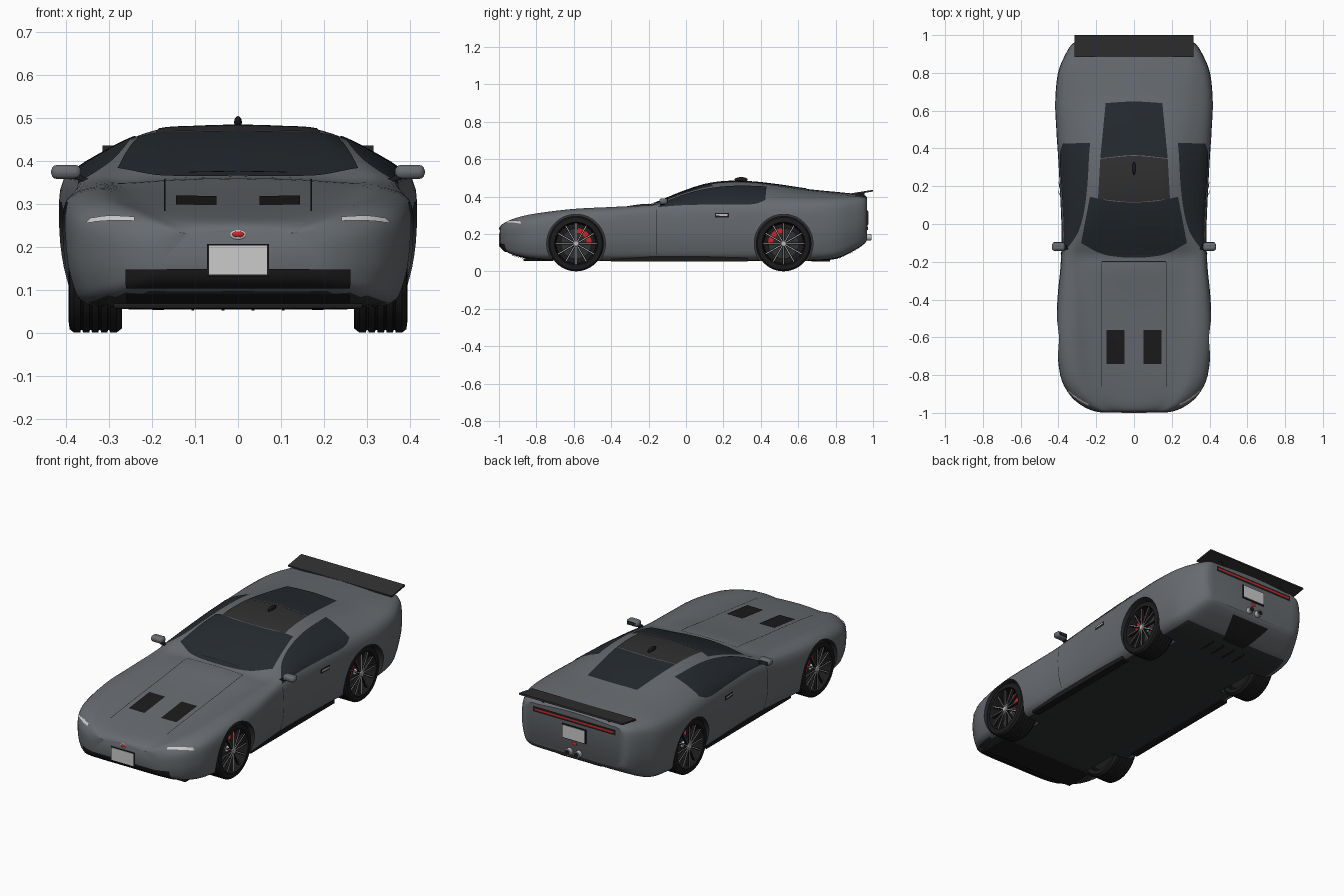
import bpy, bmesh, math
from math import sin, cos, pi, radians
from mathutils import Vector, Matrix
from mathutils.bvhtree import BVHTree

if "Cube" in bpy.data.objects:
    bpy.data.objects.remove(bpy.data.objects["Cube"])


def material(name, *rgb):
    m = bpy.data.materials.new(name)
    m.diffuse_color = (*rgb, 1)
    m.use_nodes = True
    m.node_tree.nodes["Principled BSDF"].inputs["Base Color"].default_value = m.diffuse_color
    return m


PAINT = material("paint", .135, .147, .16)
BLACK = material("black", .011, .011, .012)
GLASS = material("glass", .018, .023, .028)
ROOF = material("roof", .03, .03, .031)
SILVER = material("silver", .5, .5, .52)
WHITE = material("white", .8, .81, .81)
RED = material("red", .6, .02, .02)
DARK = material("underside", .03, .032, .034)


def finish(name, bm, mats, mirror=False, bevel=0):
    mesh = bpy.data.meshes.new(name)
    bm.to_mesh(mesh)
    bm.free()
    ob = bpy.data.objects.new(name, mesh)
    bpy.context.collection.objects.link(ob)
    for m in mats if isinstance(mats, list) else [mats]:
        mesh.materials.append(m)
    if bevel:
        b = ob.modifiers.new("bevel", 'BEVEL')
        b.width, b.segments = bevel, 3
    if mirror:
        ob.modifiers.new("mirror", 'MIRROR')
    return ob


def spline(pts, u):
    i = min(int(u), len(pts) - 2)
    t = u - i
    b, c = pts[i], pts[i + 1]
    a = pts[i - 1] if i else 2 * b - c
    d = pts[i + 2] if i + 2 < len(pts) else 2 * c - b
    return .5 * (2 * b + (c - a) * t + (2 * a - 5 * b + 4 * c - d) * t ** 2 + (3 * b - a - 3 * c + d) * t ** 3)


def box(name, c, size, mat, rot=(0, 'X'), mirror=False, bevel=0):
    bm = bmesh.new()
    M = Matrix.Translation(c) @ Matrix.Rotation(radians(rot[0]), 4, rot[1]) @ Matrix.Diagonal((*size, 1))
    bmesh.ops.create_cube(bm, size=1, matrix=M)
    return finish(name, bm, mat, mirror, bevel)


def ellipsoid(name, c, size, mat, mirror=False):
    bm = bmesh.new()
    bmesh.ops.create_uvsphere(bm, u_segments=24, v_segments=14, radius=1,
                              matrix=Matrix.Translation(c) @ Matrix.Diagonal((*size, 1)))
    return finish(name, bm, mat, mirror)


def lathe(name, profile, y, z, mat, n=48):
    # revolve (radius, x) points about the axle
    bm = bmesh.new()
    rings = [[bm.verts.new((x, y + r * cos(2 * pi * k / n), z + r * sin(2 * pi * k / n))) for k in range(n)]
             for r, x in profile]
    for a, b in zip(rings, rings[1:]):
        for k in range(n):
            bm.faces.new((a[k], a[k - 1], b[k - 1], b[k]))
    bmesh.ops.remove_doubles(bm, verts=bm.verts, dist=1e-5)
    bmesh.ops.recalc_face_normals(bm, faces=bm.faces)
    return finish(name, bm, mat, True)


# Body stations: y, half width, bottom z, top z, roof half width, shoulder z, bonnet dip
STATIONS = [Vector(s) for s in [
    (-.994, .19, .145, .242, .11, .21, .003), (-.983, .23, .122, .258, .13, .22, .006),
    (-.955, .285, .102, .275, .16, .235, .012), (-.9, .343, .08, .293, .19, .255, .02),
    (-.8, .39, .063, .311, .22, .278, .024), (-.6, .41, .055, .335, .24, .302, .024),
    (-.4, .405, .055, .35, .25, .312, .015)] + [(*s, 0) for s in [
    (-.25, .391, .055, .358, .265, .325), (-.17, .386, .055, .364, .268, .332),
    (-.1, .384, .055, .393, .262, .338), (0, .384, .055, .433, .235, .346), (.11, .388, .055, .467, .205, .352),
    (.22, .393, .055, .481, .195, .356), (.35, .4, .055, .479, .195, .358), (.5, .41, .055, .462, .2, .358),
    (.65, .416, .055, .44, .22, .358), (.8, .402, .067, .425, .25, .36), (.9, .362, .112, .415, .25, .362),
    (.95, .33, .145, .408, .235, .362), (.967, .305, .165, .398, .215, .355)]]]


def section(k):
    y, W, zb, zt, wr, zs, dip = k
    h = zs - zb
    c = [(0, zb), (.6 * W, zb), (.88 * W, zb + .04 * h), (.965 * W, zb + .25 * h), (W, zb + .6 * h),
         (.975 * W, zs), (.5 * (.975 * W + wr) + .008, .5 * (zs + zt) + .008 + .3 * dip),
         (wr, zt - .011 - .3 * dip), (.5 * wr, zt - .003 - .85 * dip), (0, zt - dip)]
    c = [Vector(p) for p in c]
    half = [spline(c, i / 4) for i in range(37)]
    return [(p.x, y, p.y) for p in half] + [(-p.x, y, p.y) for p in half[-2:0:-1]]


bm = bmesh.new()
rings = [[bm.verts.new(p) for p in section(spline(STATIONS, i / 4))] for i in range(4 * len(STATIONS) - 3)]
for a, b in zip(rings, rings[1:]):
    for k in range(len(a)):
        bm.faces.new((a[k - 1], a[k], b[k], b[k - 1]))
bm.faces.new(rings[0])
bm.faces.new(rings[-1])
bmesh.ops.recalc_face_normals(bm, faces=bm.faces)
for f in bm.faces:
    if f.normal.z < -.9 and abs(f.calc_center_median().x) < .34 and f.calc_center_median().y < .82:
        f.material_index = 1
TREE = BVHTree.FromBMesh(bm)
body = finish("body", bm, [PAINT, DARK])

# Wheel arches cut from the body
AXLES, ZC = (-.588, .522), .148
bm = bmesh.new()
for y in AXLES:
    for s in (-1, 1):
        bmesh.ops.create_cone(bm, cap_ends=True, segments=64, radius1=.157, radius2=.157, depth=.22,
                              matrix=Matrix.Translation((s * .365, y, ZC)) @ Matrix.Rotation(pi / 2, 4, 'Y'))
for f in bm.faces:
    f.material_index = 1
cutter = finish("arch_cutter", bm, [PAINT, DARK])
mod = body.modifiers.new("arches", 'BOOLEAN')
mod.operation, mod.object, mod.solver = 'DIFFERENCE', cutter, 'EXACT'
bpy.context.view_layer.objects.active = body
bpy.ops.object.modifier_apply(modifier="arches")
bpy.data.objects.remove(cutter)

# Panels laid on the body: a ruled grid between two edges, projected along a view
VIEWS = {
    "top": lambda a, b: ((a, b, 2), (0, 0, -1)), "below": lambda a, b: ((a, b, -2), (0, 0, 1)),
    "front": lambda a, b: ((a, -2, b), (0, 1, 0)), "back": lambda a, b: ((a, 2, b), (0, -1, 0)),
    "side": lambda a, b: ((2, a, b), (-1, 0, 0)),
    "ring": lambda a, b: ((2 * cos(radians(b)), a, .25 + 2 * sin(radians(b))),
                          (-cos(radians(b)), 0, -sin(radians(b))))}


def panel(name, view, e1, e2, mat, mirror=False, off=.003, n=24, m=8):
    e1, e2 = [Vector(p) for p in e1], [Vector(p) for p in e2]
    bm, grid, d = bmesh.new(), [], None
    for i in range(n + 1):
        p, q = (spline(e, (len(e) - 1) * i / n) for e in (e1, e2))
        row = []
        for j in range(m + 1):
            o, d = VIEWS[view](*p.lerp(q, j / m))
            hit, nor, _, _ = TREE.ray_cast(Vector(o), Vector(d))
            row.append(bm.verts.new(hit + nor * off) if hit else None)
        grid.append(row)
    for r, s in zip(grid, grid[1:]):
        for j in range(m):
            quad = (r[j], r[j + 1], s[j + 1], s[j])
            if all(quad):
                f = bm.faces.new(quad)
                f.normal_update()
                if f.normal.dot(Vector(d)) > 0:
                    f.normal_flip()
    return finish(name, bm, mat, mirror)


def rect(name, view, a0, a1, b0, b1, mat, **kw):
    return panel(name, view, [(a0, b0), (a1, b0)], [(a0, b1), (a1, b1)], mat, **kw)


# Glass and roof
panel("windshield", "top", [(-.28, -.1), (-.16, -.16), (0, -.178), (.16, -.16), (.28, -.1)],
      [(-.232, .144), (-.12, .122), (0, .115), (.12, .122), (.232, .144)], GLASS, n=32, m=16)
panel("roof_panel", "top", [(-.19, .133), (0, .117), (.19, .133)], [(-.178, .345), (0, .36), (.178, .345)], ROOF, m=12)
panel("rear_window", "top", [(-.178, .348), (0, .364), (.178, .348)],
      [(-.15, .64), (0, .648), (.15, .64)], GLASS, m=14)
panel("side_window", "ring", [(-.15, 14), (0, 15.5), (.2, 15.5), (.36, 15.5), (.425, 19)],
      [(-.13, 17), (-.02, 28.5), (.1, 36), (.24, 40), (.43, 41)], GLASS, mirror=True, n=32, m=12)

# Bonnet vents, seams and doors
rect("bonnet_vent", "top", .05, .145, -.74, -.56, BLACK, mirror=True)
thin = dict(off=.0025, m=1, n=72)
panel("bonnet_side_seam", "top", [(.169, -.86), (.169, -.2)], [(.172, -.86), (.172, -.2)], BLACK, mirror=True, **thin)
panel("bonnet_rear_seam", "top", [(-.17, -.2), (.17, -.2)], [(-.17, -.197), (.17, -.197)], BLACK, **thin)
panel("door_front_seam", "side", [(-.157, .09), (-.157, .33)], [(-.154, .09), (-.154, .33)], BLACK, mirror=True, **thin)
rect("door_handle_recess", "side", .155, .23, .288, .312, BLACK, mirror=True)
rect("door_handle", "side", .162, .223, .297, .306, SILVER, mirror=True, off=.007)

# Nose details
panel("headlight", "front", [(.24, .258), (.295, .259), (.352, .254)], [(.24, .267), (.295, .27), (.342, .265)],
      WHITE, mirror=True, off=.004, m=4)
rect("upper_grille", "front", -.26, .26, .106, .148, BLACK, off=.004, n=48)
rect("lower_intake", "front", -.26, .26, .062, .092, BLACK, off=.004, n=48)
box("front_splitter", (0, -.79, .062), (.58, .16, .012), BLACK, bevel=.004)
box("front_plate_frame", (0, -.993, .169), (.144, .01, .076), BLACK)
box("front_plate", (0, -.996, .169), (.134, .008, .068), WHITE)
ellipsoid("front_badge_rim", (0, -.992, .228), (.02, .005, .012), WHITE)
ellipsoid("front_badge", (0, -.995, .229), (.014, .005, .007), RED)

# Tail details
rect("tail_panel", "back", -.25, .25, .342, .372, BLACK)
rect("tail_light", "back", -.24, .24, .352, .362, RED, off=.006)
box("rear_plate_frame", (0, .966, .285), (.144, .012, .078), BLACK)
box("rear_plate", (0, .971, .285), (.134, .008, .068), WHITE)
ellipsoid("rear_badge", (0, .97, .23), (.015, .004, .01), RED)
panel("diffuser", "below", [(-.07, .8), (.07, .8)], [(-.12, .945), (.12, .945)], BLACK)
for x in (.035, .105):
    box("diffuser_fin", (x, .72, .06), (.006, .1, .016), BLACK, mirror=True)
bm = bmesh.new()
for r, l in ((.018, 0), (.014, .002)):
    bmesh.ops.create_cone(bm, cap_ends=True, segments=24, radius1=r, radius2=r, depth=.1,
                          matrix=Matrix.Translation((.028, .94 + l, .182)) @ Matrix.Rotation(pi / 2, 4, 'X'))
for f in bm.faces:
    f.material_index = int(f.calc_center_median().y > .991)
finish("exhaust_pipe", bm, [SILVER, BLACK], True)
box("spoiler", (0, .942, .422), (.63, .116, .009), ROOF, rot=(9, 'X'))
box("spoiler_support", (.2, .93, .408), (.012, .05, .025), BLACK, mirror=True)

# Skirts, mirrors, wipers, aerial
box("side_skirt", (.336, -.035, .065), (.04, .73, .026), BLACK, mirror=True)
box("door_mirror", (.4, -.12, .374), (.07, .044, .033), PAINT, mirror=True, bevel=.014)
box("mirror_glass", (.4, -.097, .374), (.05, .003, .018), GLASS, mirror=True)
box("mirror_arm", (.362, -.125, .358), (.05, .022, .012), BLACK, rot=(-25, 'Y'), mirror=True)
for x in (-.06, .06):
    panel("wiper", "top", [(x - .055, -.155), (x + .055, -.155)], [(x - .055, -.15), (x + .055, -.15)],
          BLACK, off=.007, m=1)
ellipsoid("roof_aerial", (0, .295, .49), (.009, .035, .014), BLACK)

# Wheels
tread = []
for k in range(5):
    x = .283 + k * .021
    tread += [(.148, x), (.148, x + .015), (.142, x + .016), (.142, x + .02)]
tread = tread[:-2]
for y, label, side in zip(AXLES, ("front", "rear"), (1, -1)):
    lathe(label + "_tyre", [(.116, .274), (.138, .27)] + tread + [(.14, .392), (.118, .395)], y, ZC, BLACK, 64)
    lathe(label + "_rim", [(.119, .394), (.115, .394), (.109, .38), (.105, .3), (0, .3)], y, ZC, BLACK)
    lathe(label + "_brake_disc", [(0, .345), (.082, .345), (.082, .335), (0, .335)], y, ZC, DARK)
    lathe(label + "_hub", [(0, .391), (.013, .391), (.017, .386), (.017, .345), (0, .345)], y, ZC, SILVER, 24)
    for part, w, d, x, mat in (("spoke", .011, .014, .377, BLACK), ("spoke_edge", .0035, .004, .3855, SILVER)):
        bm = bmesh.new()
        for k in range(12):
            M = (Matrix.Translation((x, y, ZC)) @ Matrix.Rotation(k * pi / 6, 4, 'X')
                 @ Matrix.Translation((0, 0, .063)) @ Matrix.Diagonal((d, w, .096, 1)))
            bmesh.ops.create_cube(bm, size=1, matrix=M)
        finish(f"{label}_{part}s", bm, mat, True)
    bm = bmesh.new()
    for k in range(5):
        M = (Matrix.Translation((.352, y, ZC)) @ Matrix.Rotation(-side * radians(15 + 17 * k), 4, 'X')
             @ Matrix.Translation((0, 0, .07)) @ Matrix.Diagonal((.024, .026, .032, 1)))
        bmesh.ops.create_cube(bm, size=1, matrix=M)
    finish(label + "_caliper", bm, RED, True)

bpy.ops.object.select_all(action='SELECT')
bpy.ops.object.shade_smooth_by_angle(angle=radians(35))
